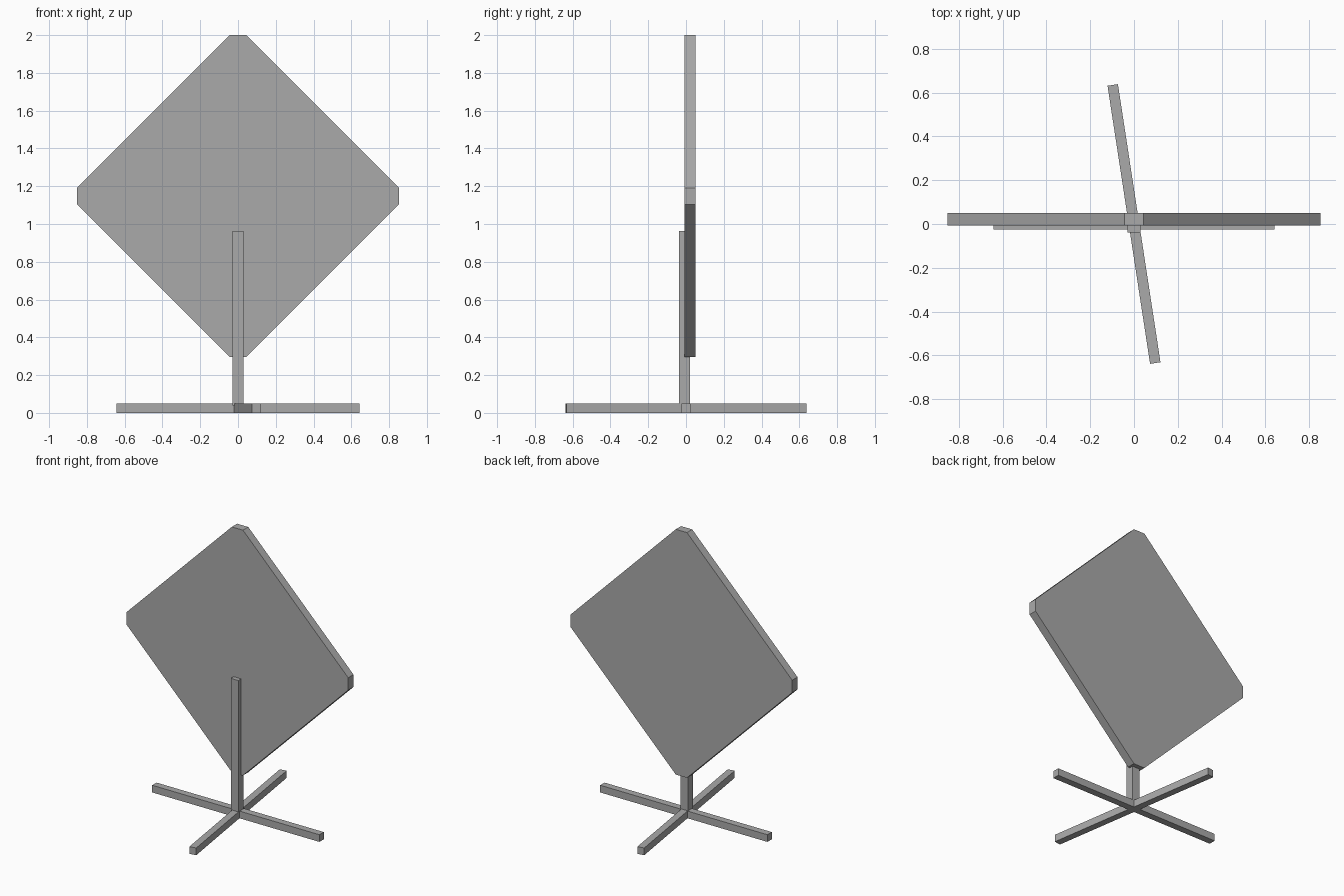
import bpy
import bmesh
from math import radians
from mathutils import Matrix

cube = bpy.data.objects.get("Cube")
if cube:
    bpy.data.objects.remove(cube, do_unlink=True)

GREY = (0.40, 0.40, 0.40, 1.0)
grey = bpy.data.materials.new("plain grey")
grey.use_nodes = True
grey.diffuse_color = GREY
grey.node_tree.nodes["Principled BSDF"].inputs["Base Color"].default_value = GREY


def add_object(name, bm):
    bmesh.ops.recalc_face_normals(bm, faces=bm.faces)
    mesh = bpy.data.meshes.new(name)
    bm.to_mesh(mesh)
    bm.free()
    mesh.materials.append(grey)
    obj = bpy.data.objects.new(name, mesh)
    bpy.context.collection.objects.link(obj)
    return obj


def add_box(name, size, centre, turn=0):
    bm = bmesh.new()
    bmesh.ops.create_cube(bm, size=1, matrix=Matrix.Diagonal((*size, 1)))
    obj = add_object(name, bm)
    obj.location = centre
    obj.rotation_euler.z = radians(turn)
    return obj


# Crossed floor bars, one slightly askew
add_box("base_bar_side", (1.286, 0.048, 0.05), (0, 0, 0.025))
add_box("base_bar_front", (1.286, 0.048, 0.05), (0, 0, 0.025), -81.3)

# Upright post
add_box("post", (0.058, 0.058, 0.923), (0, -0.009, 0.5015))

# Diamond panel with clipped corners
REACH, CLIP = 0.8525, 0.043
FRONT, DEPTH = -0.007, 0.058
corners = [(CLIP, REACH), (REACH, CLIP), (REACH, -CLIP), (CLIP, -REACH),
           (-CLIP, -REACH), (-REACH, -CLIP), (-REACH, CLIP), (-CLIP, REACH)]
bm = bmesh.new()
face = bm.faces.new([bm.verts.new((x, FRONT, z)) for x, z in corners])
back = bmesh.ops.extrude_face_region(bm, geom=[face])
moved = [v for v in back["geom"] if isinstance(v, bmesh.types.BMVert)]
bmesh.ops.translate(bm, verts=moved, vec=(0, DEPTH, 0))
panel = add_object("diamond_panel", bm)
panel.location.z = 2 - REACH
